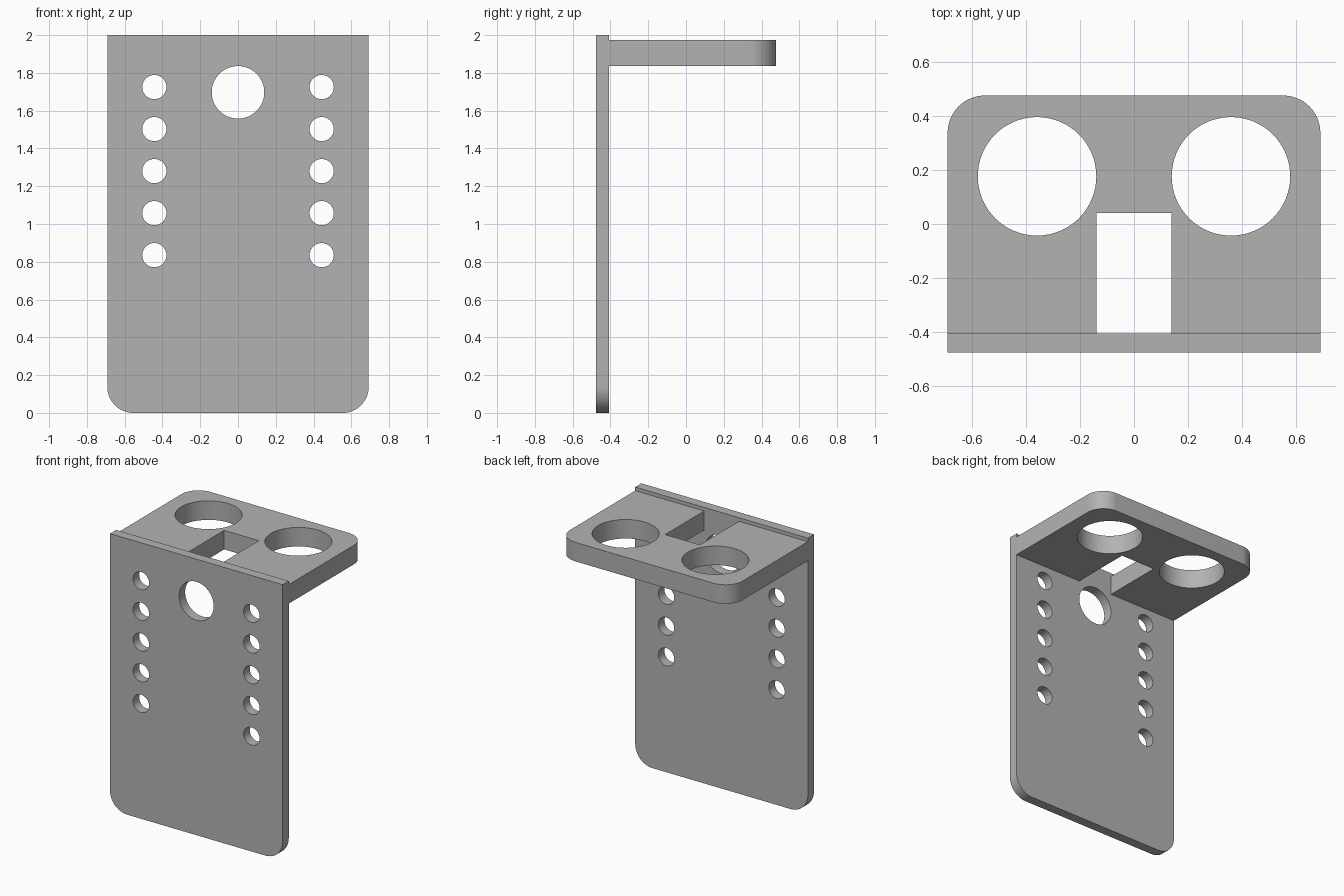
import bpy, bmesh
from math import pi, sin, cos
from mathutils import Vector, Matrix

cube = bpy.data.objects.get("Cube")
if cube:
    bpy.data.objects.remove(cube, do_unlink=True)

HALF_W, DEPTH, CORNER = 0.692, 0.477, 0.138
PLATE_BACK = -0.407
SHELF_LOW, SHELF_HIGH = 1.836, 1.974
SLOT_HALF, SLOT_END = 0.139, 0.04

grey = bpy.data.materials.new("plain grey")
grey.use_nodes = True
colour = (0.45, 0.45, 0.45, 1)
grey.diffuse_color = colour
grey.node_tree.nodes["Principled BSDF"].inputs["Base Color"].default_value = colour


def arc(cx, cy, r, start, end, steps):
    return [(cx + r * cos(start + (end - start) * i / steps),
             cy + r * sin(start + (end - start) * i / steps)) for i in range(steps + 1)]


def circle(cx, cy, r, steps=64):
    return arc(cx, cy, r, 0, 2 * pi, steps)[:-1]


def sheet(name, loops, thickness, matrix):
    """Fill an outline with holes, extrude it, and place it."""
    bm = bmesh.new()
    for loop in loops:
        verts = [bm.verts.new((x, y, 0)) for x, y in loop]
        for a, b in zip(verts, verts[1:] + verts[:1]):
            bm.edges.new((a, b))
    bmesh.ops.triangle_fill(bm, use_beauty=True, edges=bm.edges[:], normal=(0, 0, 1))
    extruded = bmesh.ops.extrude_face_region(bm, geom=bm.faces[:], use_keep_orig=True)
    moved = [g for g in extruded["geom"] if isinstance(g, bmesh.types.BMVert)]
    bmesh.ops.translate(bm, verts=moved, vec=Vector((0, 0, thickness)))
    bm.transform(matrix)
    bmesh.ops.recalc_face_normals(bm, faces=bm.faces[:])
    mesh = bpy.data.meshes.new(name)
    bm.to_mesh(mesh)
    bm.free()
    mesh.materials.append(grey)
    obj = bpy.data.objects.new(name, mesh)
    bpy.context.collection.objects.link(obj)
    bpy.ops.object.select_all(action="DESELECT")
    obj.select_set(True)
    bpy.context.view_layer.objects.active = obj
    bpy.ops.object.shade_smooth_by_angle(angle=pi / 6)
    return obj


inner = HALF_W - CORNER

# Upright plate: rounded bottom corners, two columns of holes and one large hole
plate_outline = [(HALF_W, 2), (-HALF_W, 2)]
plate_outline += arc(-inner, CORNER, CORNER, pi, 1.5 * pi, 16)
plate_outline += arc(inner, CORNER, CORNER, 1.5 * pi, 2 * pi, 16)
plate_holes = [circle(0, 1.697, 0.139)]
for side in (-1, 1):
    for row in range(5):
        plate_holes.append(circle(side * 0.443, 1.725 - 0.2225 * row, 0.064, 40))
upright = Matrix.Translation((0, PLATE_BACK, 0)) @ Matrix.Rotation(pi / 2, 4, "X")
sheet("upright_plate", [plate_outline] + plate_holes, DEPTH + PLATE_BACK, upright)

# Shelf: rounded back corners, two round openings and a slot against the plate
shelf_outline = [(-SLOT_HALF, PLATE_BACK), (-SLOT_HALF, SLOT_END),
                 (SLOT_HALF, SLOT_END), (SLOT_HALF, PLATE_BACK), (HALF_W, PLATE_BACK)]
shelf_outline += arc(inner, DEPTH - CORNER, CORNER, 0, pi / 2, 16)
shelf_outline += arc(-inner, DEPTH - CORNER, CORNER, pi / 2, pi, 16)
shelf_outline.append((-HALF_W, PLATE_BACK))
shelf_holes = [circle(side * 0.36, 0.177, 0.22) for side in (-1, 1)]
sheet("shelf", [shelf_outline] + shelf_holes, SHELF_HIGH - SHELF_LOW,
      Matrix.Translation((0, 0, SHELF_LOW)))
